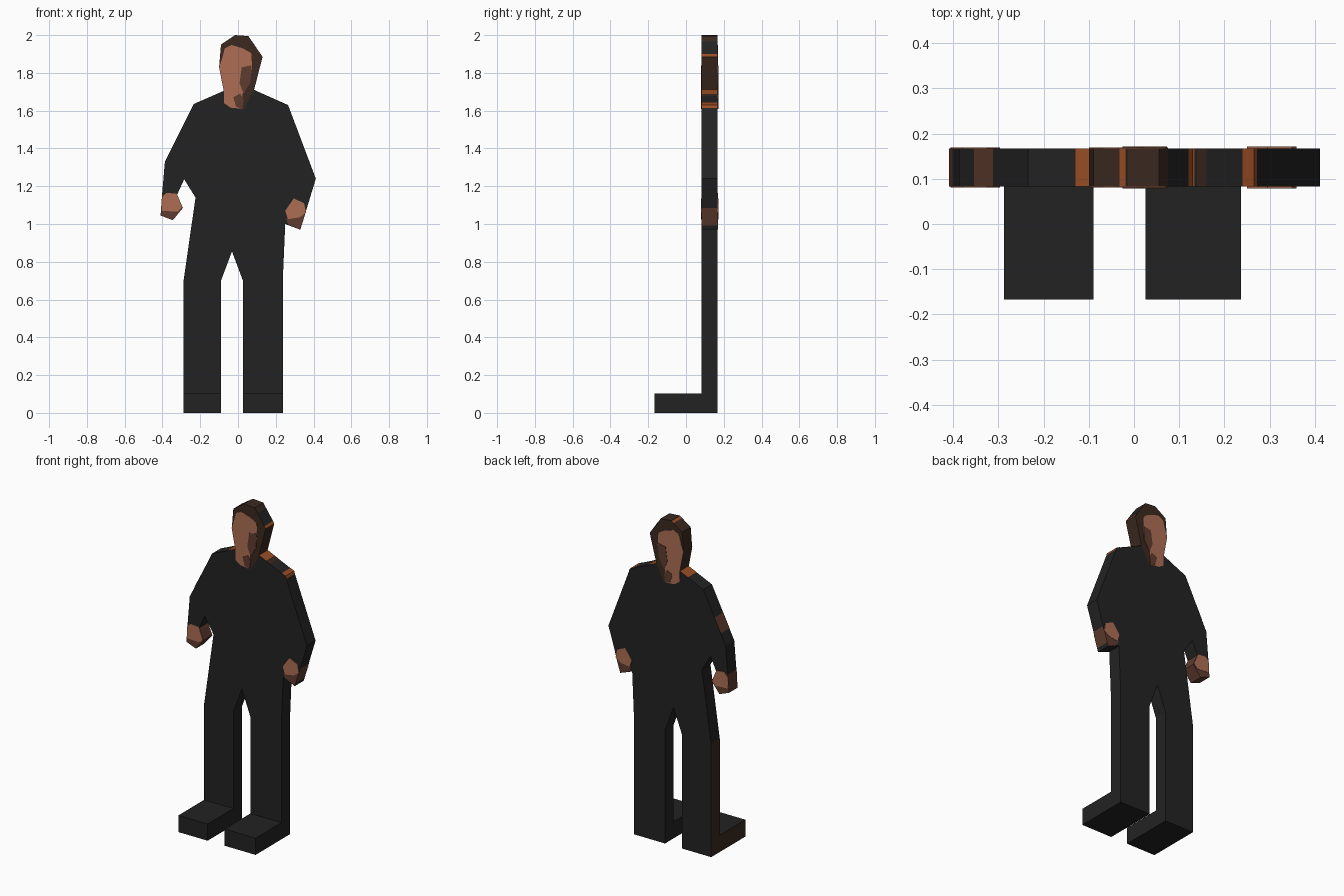
import bpy
from mathutils import Vector

if "Cube" in bpy.data.objects:
    bpy.data.objects.remove(bpy.data.objects["Cube"])

FRONT, BACK = 0.083, 0.167
EPS = 0.002


def material(name, rgb):
    m = bpy.data.materials.new(name)
    m.diffuse_color = (*rgb, 1)
    m.use_nodes = True
    m.node_tree.nodes["Principled BSDF"].inputs["Base Color"].default_value = m.diffuse_color
    return m


BLACK = material("black cloth", (0.0165, 0.0165, 0.0165))
SKIN = material("skin", (0.42, 0.155, 0.09))
SHADE = material("dark skin", (0.115, 0.045, 0.028))
HAIR = material("brown hair", (0.043, 0.022, 0.014))
ORANGE = material("orange edge", (0.32, 0.075, 0.018))


def make(name, verts, faces, mat):
    me = bpy.data.meshes.new(name)
    me.from_pydata(verts, [], faces)
    me.materials.append(mat)
    ob = bpy.data.objects.new(name, me)
    bpy.context.collection.objects.link(ob)
    return ob


def prism(name, pts, mat, y0=FRONT, y1=BACK):
    """Extrude an x-z outline from y0 to y1, normals outward."""
    n = len(pts)
    area = sum(pts[i - 1][0] * pts[i][1] - pts[i][0] * pts[i - 1][1] for i in range(n))
    if area < 0:
        pts = pts[::-1]
    verts = [(x, y0, z) for x, z in pts] + [(x, y1, z) for x, z in pts]
    faces = [list(range(n)), list(range(2 * n - 1, n - 1, -1))]
    faces += [[i, i + n, (i + 1) % n + n, (i + 1) % n] for i in range(n)]
    return make(name, verts, faces, mat)


def plates(name, pts, mat, layer=1):
    """Thin painted plate on the front and on the back."""
    t = EPS * layer
    prism(name + "_front", pts, mat, FRONT - t, FRONT)
    prism(name + "_back", pts, mat, BACK, BACK + t)


def band(name, p, q, t0, t1, mat, y0=FRONT, y1=BACK):
    """Painted strip on the rim between outline points p and q."""
    p, q = Vector(p), Vector(q)
    a, b = p.lerp(q, t0), p.lerp(q, t1)
    d = (q - p).normalized()
    n = Vector((d.y, -d.x))
    if n.dot((a + b) / 2 - Vector((0, 1.3))) < 0:
        n, a, b = -n, b, a
    a, b = a + n * EPS / 2, b + n * EPS / 2
    make(name, [(a.x, y0, a.y), (a.x, y1, a.y), (b.x, y1, b.y), (b.x, y0, b.y)],
         [(0, 1, 2, 3)], mat)


# outline points shared between parts
NECK_L, NECK_R = (-0.075, 1.705), (0.085, 1.71)
SHOULDER_L, SHOULDER_R = (-0.235, 1.635), (0.265, 1.63)
ELBOW_L, ELBOW_R = (-0.387, 1.33), (0.412, 1.24)
WRIST_L, WRIST_L2 = (-0.402, 1.155), (-0.322, 1.155)
HAND_R_TIP = (0.33, 0.97)
HEAD_R, TOP_R, TOP_L, HEAD_L = (0.13, 1.885), (0.055, 1.995), (-0.015, 2.0), (-0.09, 1.95)
CHIN = [(-0.075, 1.64), (-0.04, 1.615), (0.03, 1.605)]

# body: torso, sleeves and legs
prism("body", [NECK_L, SHOULDER_L, ELBOW_L, WRIST_L, WRIST_L2, (-0.285, 1.237),
               (-0.225, 1.14), (-0.288, 0.7), (-0.288, 0), (-0.09, 0), (-0.09, 0.7),
               (-0.032, 0.855), (0.026, 0.7), (0.026, 0), (0.237, 0), (0.237, 0.7),
               (0.25, 1.0), HAND_R_TIP, ELBOW_R, SHOULDER_R, NECK_R] + CHIN[::-1], BLACK)

# shoes
for side, x0, x1 in (("left", -0.288, -0.09), ("right", 0.026, 0.237)):
    prism(side + "_shoe", [(x0, 0), (x1, 0), (x1, 0.103), (x0, 0.103)], BLACK, -0.167, FRONT)

# head and painted face
prism("head", [NECK_L, (-0.1, 1.83), HEAD_L, TOP_L, TOP_R, HEAD_R, NECK_R] + CHIN[::-1], HAIR)
plates("face", [(-0.1, 1.83), (-0.083, 1.88), (-0.07, 1.93), (-0.035, 1.948), (0.025, 1.93),
                (0.07, 1.905), (0.075, 1.83), (0.062, 1.75), (0.025, 1.69), (0.02, 1.61),
                (-0.04, 1.616), (-0.074, 1.64), (-0.075, 1.7)], SKIN)
plates("cheek_shade", [(0.02, 1.83), (0.073, 1.84), (0.066, 1.75), (0.03, 1.69), (0.008, 1.745)],
       SHADE, 2)
plates("chin_shade", [(-0.025, 1.672), (0.012, 1.69), (0.03, 1.66), (0.022, 1.61),
                      (-0.01, 1.62)], SHADE, 2)

# hands
prism("left_hand", [WRIST_L, (-0.41, 1.045), (-0.345, 1.02), (-0.292, 1.085), WRIST_L2], SHADE)
plates("left_fist", [(-0.403, 1.14), (-0.38, 1.165), (-0.325, 1.16), (-0.297, 1.09),
                     (-0.32, 1.065), (-0.406, 1.07)], SKIN)
plates("right_fingers", [(0.255, 1.03), (0.32, 1.045), (0.355, 1.05), HAND_R_TIP, (0.265, 1.0)],
       SHADE)
plates("right_fist", [(0.25, 1.07), (0.295, 1.135), (0.35, 1.11), (0.36, 1.06),
                      (0.325, 1.035), (0.265, 1.025)], SKIN, 2)
band("right_hand_rim", HAND_R_TIP, ELBOW_R, 0.08, 0.43, SHADE)

# coloured strips on the rim: head, shoulders, arm, leg
for p, q, t0, t1, m in [
        (NECK_R, HEAD_R, 0.0, 0.34, ORANGE), (NECK_R, HEAD_R, 0.76, 1.0, ORANGE),
        (HEAD_R, TOP_R, 0.0, 0.13, ORANGE), (HEAD_R, TOP_R, 0.13, 0.74, BLACK),
        (HEAD_L, TOP_L, 0.78, 0.95, ORANGE),
        (NECK_R, SHOULDER_R, 0.0, 0.27, ORANGE), (NECK_R, SHOULDER_R, 0.3, 0.42, HAIR),
        (NECK_R, SHOULDER_R, 0.86, 1.0, ORANGE), (SHOULDER_R, ELBOW_R, 0.0, 0.04, ORANGE),
        (NECK_L, SHOULDER_L, 0.0, 0.34, ORANGE), (SHOULDER_L, ELBOW_L, 0.5, 0.78, SHADE)]:
    band("rim_strip", p, q, t0, t1, m)
band("leg_rim", (-0.288, 0), (-0.288, 0.7), 0, 1, HAIR)
band("shoe_rim", (-0.288, 0), (-0.288, 0.103), 0, 1, HAIR, -0.167, FRONT)
